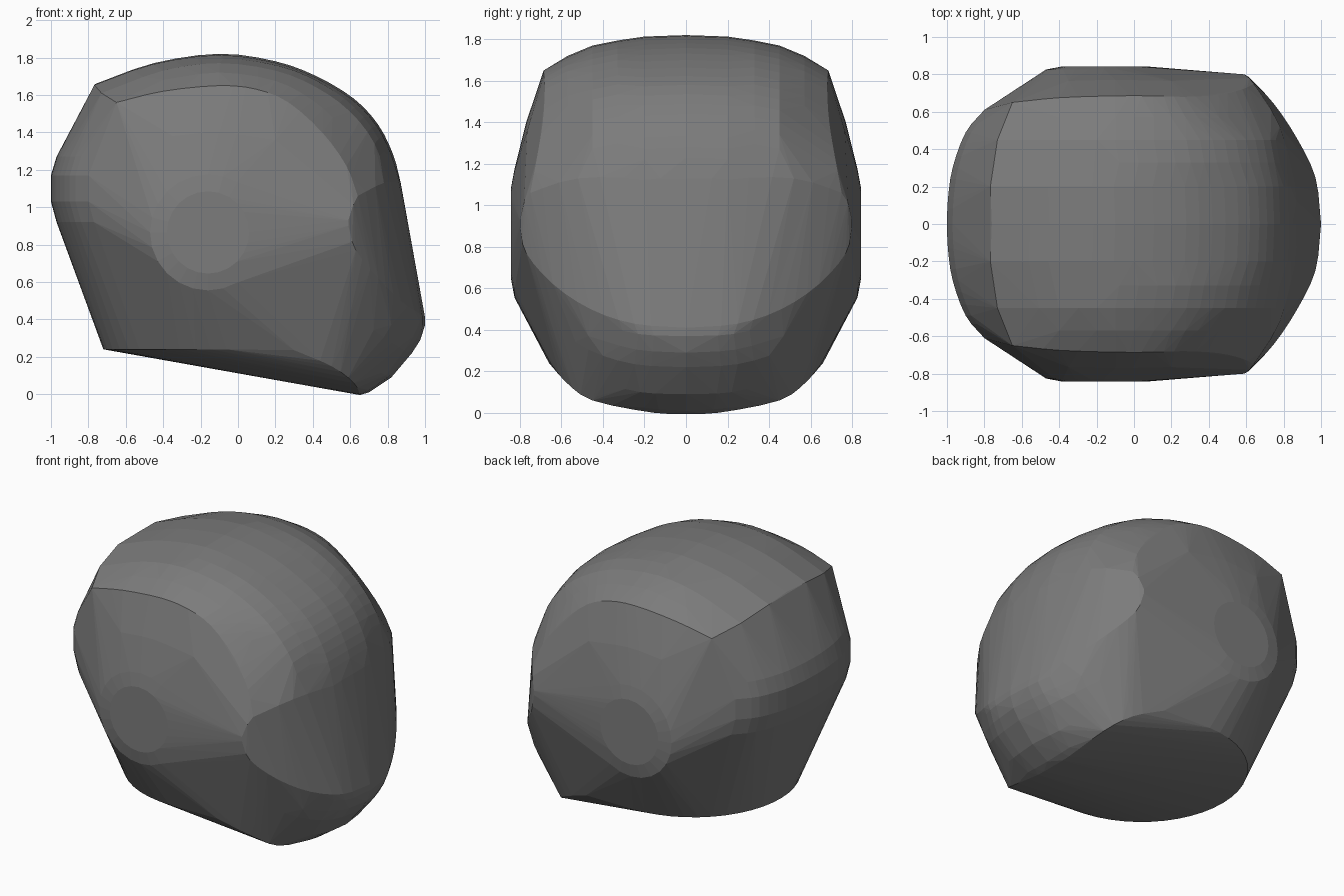
import bpy, bmesh, math
from mathutils import Vector

points = []


def add(p):
    """Store a point and its mirror image across y = 0."""
    x, y, z = p
    points.append((x, y, z))
    if y > 1e-4:
        points.append((x, -y, z))


def curve(pts, steps=3):
    """Catmull-Rom curve through the given points."""
    p = [Vector(q) for q in pts]
    ext = [p[0] * 2 - p[1]] + p + [p[-1] * 2 - p[-2]]
    for i in range(1, len(ext) - 2):
        a, b, c, d = ext[i - 1:i + 3]
        for s in range(steps):
            t = s / steps
            add(0.5 * (2 * b + (c - a) * t + (2 * a - 5 * b + 4 * c - d) * t * t
                       + (3 * b - a - 3 * c + d) * t ** 3))
    add(p[-1])


def profile(y, xz):
    """Front-to-back line at a constant y."""
    curve([(x, y, z) for x, z in xz])


# Domed crown, as lengthwise profiles
crown = [(-0.76, 1.66), (-0.45, 1.77), (-0.1, 1.82), (0.2, 1.78), (0.42, 1.70),
         (0.62, 1.58), (0.75, 1.44), (0.83, 1.28), (0.87, 1.13)]
shoulder = [(-0.73, 1.61), (-0.4, 1.73), (-0.1, 1.77), (0.2, 1.73), (0.42, 1.64),
            (0.6, 1.51), (0.73, 1.34), (0.8, 1.13)]
profile(0, crown)
profile(0.2, [(x - 0.008, z - 0.007) for x, z in crown])
profile(0.33, [(x + 0.022, z + 0.024) for x, z in shoulder[1:]])
profile(0.45, shoulder)
profile(0.57, [(-0.4, 1.68), (-0.1, 1.72), (0.2, 1.675), (0.4, 1.57), (0.55, 1.43),
               (0.66, 1.26), (0.74, 1.13)])
curve([(-0.65, 0.65, 1.56), (-0.4, 0.675, 1.62), (-0.1, 0.685, 1.65), (0.1, 0.685, 1.63),
       (0.27, 0.68, 1.56), (0.45, 0.69, 1.4), (0.58, 0.72, 1.22), (0.64, 0.75, 1.06)])

# Face opening: upper and lower rims
curve([(0.87, 0, 1.13), (0.86, 0.2, 1.13), (0.78, 0.52, 1.13), (0.64, 0.75, 1.05),
       (0.59, 0.8, 0.93)])
curve([(1, 0, 0.41), (0.97, 0.25, 0.43), (0.87, 0.46, 0.5), (0.75, 0.64, 0.62),
       (0.63, 0.77, 0.77), (0.59, 0.8, 0.9)])

# Rounded chin
curve([(1, 0, 0.37), (0.97, 0.23, 0.38), (0.85, 0.46, 0.44)])
curve([(0.975, 0, 0.29), (0.935, 0.24, 0.305), (0.82, 0.47, 0.37)])
curve([(0.93, 0, 0.22), (0.89, 0.25, 0.235), (0.78, 0.47, 0.305), (0.6, 0.65, 0.43)])
curve([(0.82, 0, 0.09), (0.79, 0.22, 0.1), (0.7, 0.43, 0.16), (0.55, 0.6, 0.25)])
curve([(0.7, 0, 0.01), (0.69, 0.2, 0.025), (0.65, 0.43, 0.08)])
curve([(0.65, 0, 0), (0.65, 0.15, 0), (0.62, 0.45, 0.06), (0.5, 0.58, 0.15),
       (0.3, 0.65, 0.235)])

# Round neck edge
for i in range(25):
    a = math.pi * i / 24
    add((-0.06 + 0.66 * math.cos(a), 0.66 * math.sin(a), 0.24))

# Ear discs with a bevelled outer ring
for r, y in ((0.22, 0.843), (0.31, 0.826)):
    for i in range(24):
        a = math.tau * i / 24
        add((-0.16 + r * math.cos(a), y, 0.865 + r * math.sin(a)))
curve([(-0.35, 0.765, 1.38), (-0.1, 0.77, 1.4), (0.2, 0.765, 1.36)])

# Rounded back of the head
for dx, dz in ((0, 1.17), (0, 1.03), (0.03, 0.92), (0.03, 1.27)):
    curve([(-1 + dx, 0, dz), (-0.995 + dx, 0.13, dz), (-0.97 + dx, 0.3, dz),
           (-0.9 + dx, 0.49, dz), (-0.8 + dx, 0.61, dz)])

# Skin all the guide curves as one faceted convex shell
bm = bmesh.new()
for p in points:
    bm.verts.new(p)
bmesh.ops.remove_doubles(bm, verts=bm.verts[:], dist=0.004)
res = bmesh.ops.convex_hull(bm, input=bm.verts[:])
junk = {g for g in res["geom_interior"] + res["geom_unused"]
        if isinstance(g, bmesh.types.BMVert)}
bmesh.ops.delete(bm, geom=list(junk), context="VERTS")
bmesh.ops.recalc_face_normals(bm, faces=bm.faces[:])
mesh = bpy.data.meshes.new("helmet_shell")
bm.to_mesh(mesh)
bm.free()
shell = bpy.data.objects.new("helmet_shell", mesh)
bpy.context.collection.objects.link(shell)

# Dark grey shell colour
grey = bpy.data.materials.new("dark_grey")
grey.diffuse_color = (0.2, 0.2, 0.2, 1)
mesh.materials.append(grey)
